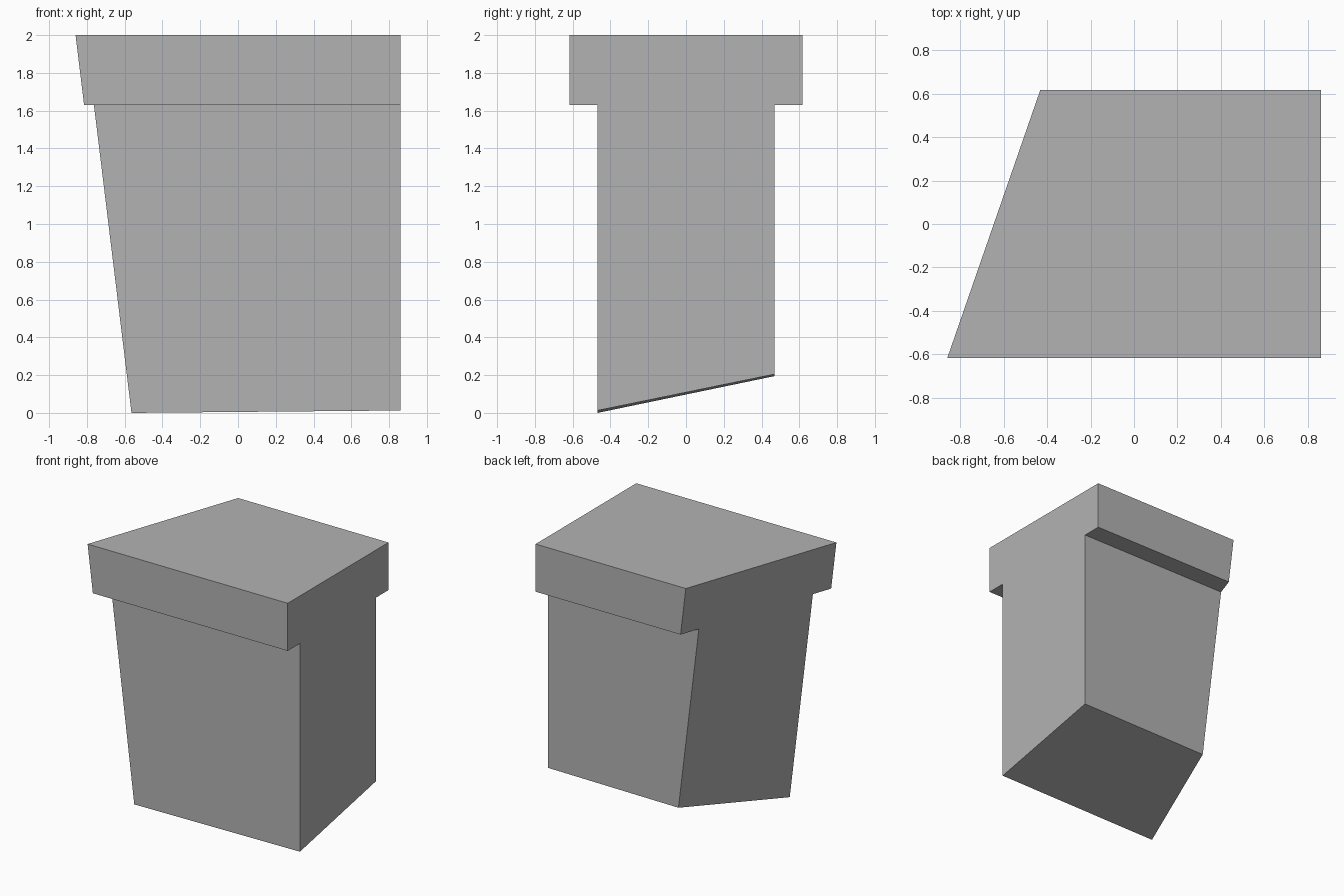
import bpy
import bmesh
from mathutils import Vector

if "Cube" in bpy.data.objects:
    bpy.data.objects.remove(bpy.data.objects["Cube"], do_unlink=True)

RIGHT, CAP_Y, BODY_Y = 0.86, 0.618, 0.468
TOP, LEDGE = 2.0, 1.63

# Plain grey material
grey = bpy.data.materials.new("plain_grey")
grey.use_nodes = True
grey.diffuse_color = (0.45, 0.45, 0.45, 1)
grey.node_tree.nodes["Principled BSDF"].inputs["Base Color"].default_value = grey.diffuse_color

# T-shaped profile, extruded along x
half = [(BODY_Y, -0.5), (BODY_Y, LEDGE), (CAP_Y, LEDGE), (CAP_Y, TOP)]
profile = half + [(-y, z) for y, z in reversed(half)]
bm = bmesh.new()
face = bm.faces.new([bm.verts.new((RIGHT, y, z)) for y, z in profile])
out = bmesh.ops.extrude_face_region(bm, geom=[face], use_keep_orig=True)
moved = [v for v in out["geom"] if isinstance(v, bmesh.types.BMVert)]
bmesh.ops.translate(bm, verts=moved, vec=(-2 * RIGHT - 0.5, 0, 0))


def slice_off(point, normal):
    """Cut away everything on the normal's side and cap the opening."""
    cut = bmesh.ops.bisect_plane(bm, geom=bm.verts[:] + bm.edges[:] + bm.faces[:],
                                 plane_co=point, plane_no=normal, clear_outer=True)
    rim = [e for e in cut["geom_cut"] if isinstance(e, bmesh.types.BMEdge)]
    bmesh.ops.contextual_create(bm, geom=rim)


# Slanted side, then sloping underside
slice_off(Vector((-RIGHT, -CAP_Y, TOP)), Vector((-1, 0.347, -0.122)))
slice_off(Vector((-0.565, -BODY_Y, 0)), Vector((0.009, 0.205, -1)))
bmesh.ops.recalc_face_normals(bm, faces=bm.faces[:])

mesh = bpy.data.meshes.new("capped_block")
bm.to_mesh(mesh)
bm.free()
mesh.materials.append(grey)
block = bpy.data.objects.new("capped_block", mesh)
bpy.context.collection.objects.link(block)
